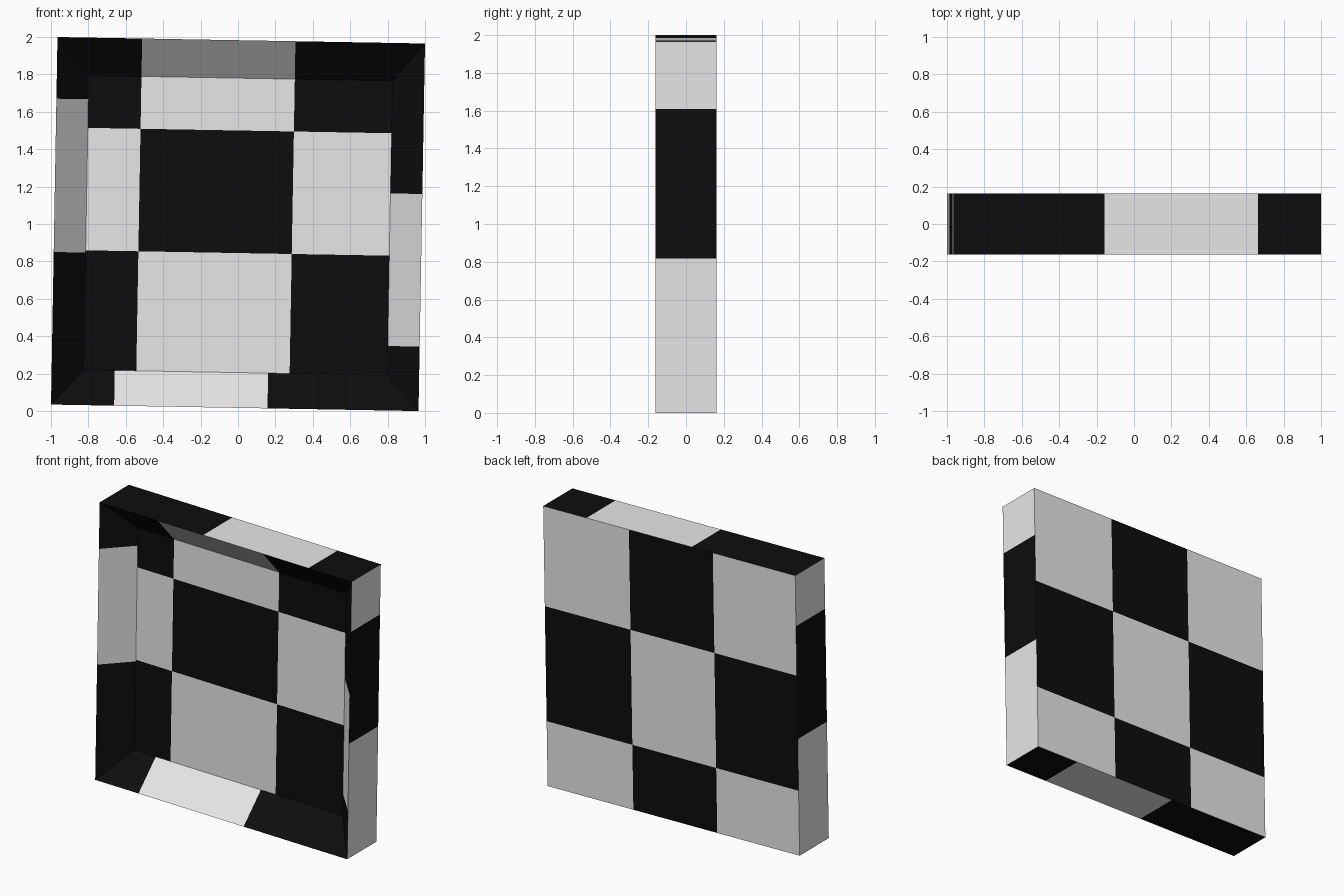
import bpy, bmesh, math
from mathutils import Matrix, Vector

if "Cube" in bpy.data.objects:
    bpy.data.objects.remove(bpy.data.objects["Cube"])

H, D = 0.9826, 0.1625            # half width / half depth of the tray
TILT = math.radians(1.01)        # the tray leans slightly clockwise


def material(name, value):
    m = bpy.data.materials.new(name)
    m.diffuse_color = (value, value, value, 1)
    m.use_nodes = True
    m.node_tree.nodes["Principled BSDF"].inputs["Base Color"].default_value = m.diffuse_color
    return m


LIGHT, BLACK = 0, 1
bm = bmesh.new()

# Outer block
bmesh.ops.create_cube(bm, size=2, matrix=Matrix.Diagonal((H, D, H, 1)))

# Recess: inset the front face and push it back, giving sloped inner walls
front = min(bm.faces, key=lambda f: f.calc_center_median().y)
bmesh.ops.inset_region(bm, faces=[front], thickness=0.1, use_even_offset=True)
for v in front.verts:
    v.co = Vector((math.copysign(0.812, v.co.x), 0.025,
                   math.copysign(0.787, v.co.z) - 0.007))
bm.normal_update()


def checker(face, first, xs=(), zs=()):
    """Cut a face along x and z lines and colour the cells alternately."""
    pieces = [face]
    cuts = [(Vector((x, 0, 0)), Vector((1, 0, 0))) for x in xs]
    cuts += [(Vector((0, 0, z)), Vector((0, 0, 1))) for z in zs]
    for co, no in cuts:
        edges = {e for f in pieces for e in f.edges}
        verts = {v for f in pieces for v in f.verts}
        res = bmesh.ops.bisect_plane(bm, geom=pieces + list(edges) + list(verts),
                                     dist=1e-5, plane_co=co, plane_no=no)
        pieces = [g for g in res["geom"] if isinstance(g, bmesh.types.BMFace)]
    for f in pieces:
        c = f.calc_center_bounds()
        steps = sum((c - co).dot(no) > 0 for co, no in cuts)
        f.material_index = (first + steps) % 2


# Pick each side by its direction and give it its checker lines
for f in list(bm.faces):
    n = f.normal.copy()
    if n.y > 0.9:                                   # back
        checker(f, LIGHT, (-0.34, 0.314), (-0.527, 0.28))
    elif n.y < -0.9:                                # recess floor
        checker(f, BLACK, (-0.53, 0.29), (-0.155, 0.50))
    elif n.y < -0.1:                                # sloped inner walls
        if n.x > 0.3:
            checker(f, BLACK, zs=(-0.167, 0.653))
        elif n.x < -0.3:
            checker(f, BLACK, zs=(-0.638, 0.178))
        elif n.z > 0:
            checker(f, BLACK, xs=(-0.645, 0.175))
        else:
            checker(f, BLACK, xs=(-0.53, 0.29))
    elif abs(n.x) > 0.9:                            # outer left and right
        checker(f, LIGHT, zs=(-0.165, 0.627))
    else:                                           # outer top and bottom
        checker(f, BLACK, xs=(-0.175, 0.645))

# Lean the tray and stand it on the ground
bm.transform(Matrix.Rotation(TILT, 4, 'Y'))
bm.transform(Matrix.Translation((0, 0, -min(v.co.z for v in bm.verts))))

mesh = bpy.data.meshes.new("checkered_tray")
bm.to_mesh(mesh)
bm.free()
mesh.materials.append(material("light_grey", 0.8))
mesh.materials.append(material("black", 0.004))
tray = bpy.data.objects.new("checkered_tray", mesh)
bpy.context.collection.objects.link(tray)
